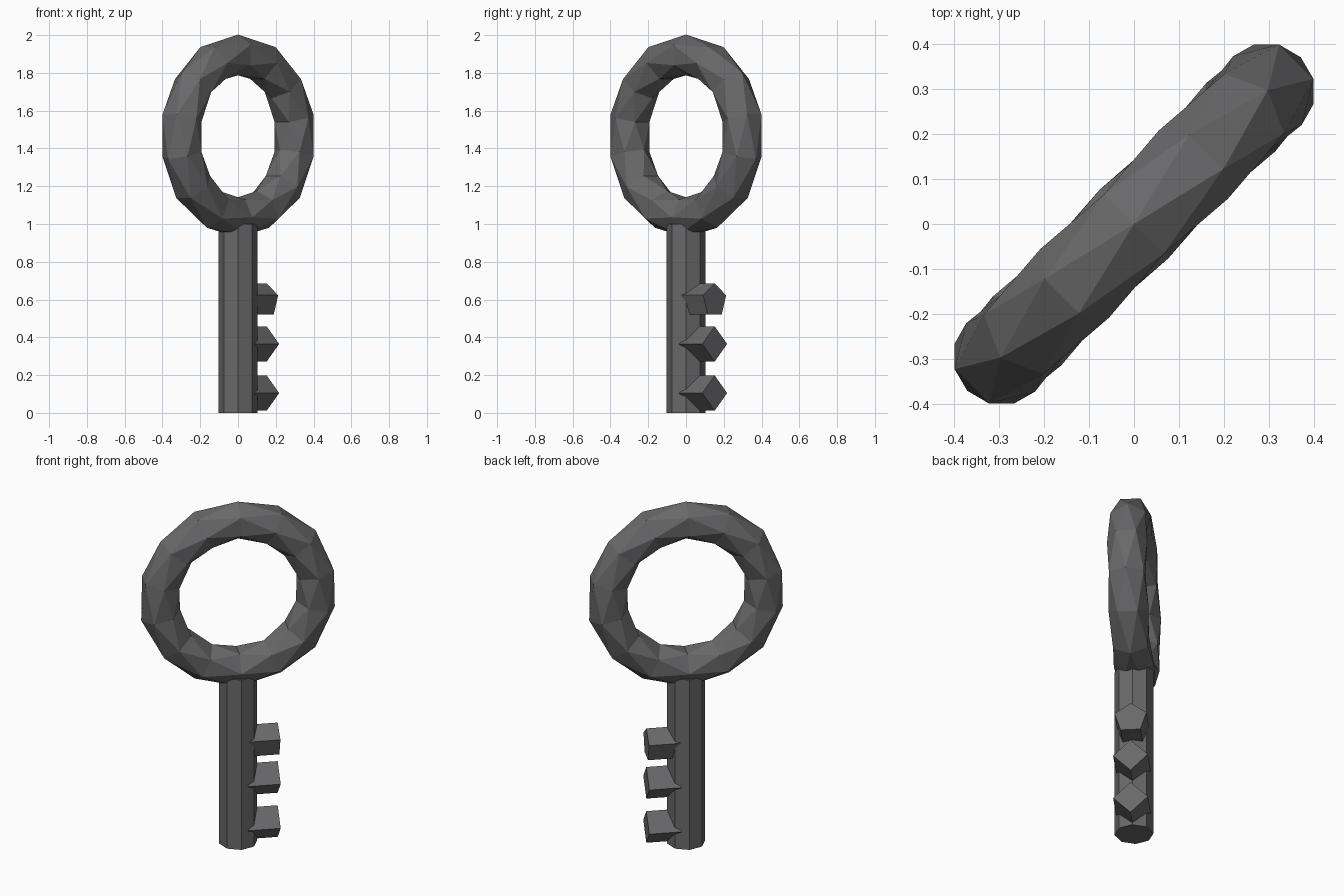
import bpy, bmesh, math
from mathutils import Vector, Matrix

if "Cube" in bpy.data.objects:
    bpy.data.objects.remove(bpy.data.objects["Cube"])

metal = bpy.data.materials.new("dark grey metal")
metal.diffuse_color = (0.14, 0.14, 0.145, 1)
metal.use_nodes = True
metal.node_tree.nodes["Principled BSDF"].inputs["Base Color"].default_value = metal.diffuse_color
TURN = Matrix.Rotation(math.radians(45), 4, 'Z')   # key lies on the diagonal


def add_part(name, rings, close_loop=False, staggered=False):
    """Skin a list of point rings into a flat-shaded, closed object."""
    bm = bmesh.new()
    vs = [[bm.verts.new(TURN @ Vector(p)) for p in ring] for ring in rings]
    n = len(rings[0])
    count = len(vs) if close_loop else len(vs) - 1
    for i in range(count):
        a, b = vs[i], vs[(i + 1) % len(vs)]
        for j in range(n):
            k = (j + 1) % n
            if not staggered:
                bm.faces.new((a[j], a[k], b[k], b[j]))
            elif i % 2 == 0:      # b sits half a step ahead of a
                bm.faces.new((a[j], a[k], b[j]))
                bm.faces.new((a[k], b[k], b[j]))
            else:                 # a sits half a step ahead of b
                bm.faces.new((a[j], b[k], b[j]))
                bm.faces.new((a[j], a[k], b[k]))
    if not close_loop:
        bm.faces.new(vs[0])
        bm.faces.new(vs[-1])
    bmesh.ops.recalc_face_normals(bm, faces=bm.faces)
    me = bpy.data.meshes.new(name)
    bm.to_mesh(me)
    bm.free()
    me.materials.append(metal)
    ob = bpy.data.objects.new(name, me)
    bpy.context.collection.objects.link(ob)
    return ob


# Ring handle: faceted torus with staggered rings
SEG, SIDES, R, r, ZC = 14, 6, 0.43, 0.108, 1.465
rings = []
for i in range(SEG):
    t = math.pi / 2 + 2 * math.pi * i / SEG
    ring = []
    for j in range(SIDES):
        p = 2 * math.pi * (j + 0.5 * (i % 2)) / SIDES
        d = R + r * math.cos(p)
        ring.append((d * math.cos(t), r * math.sin(p), ZC + d * math.sin(t)))
    rings.append(ring)
add_part("ring_handle", rings, close_loop=True, staggered=True)

# Shaft: eight-sided rod
add_part("shaft", [[(0.104 * math.cos(k * math.pi / 4),
                     0.104 * math.sin(k * math.pi / 4), z) for k in range(8)]
                   for z in (0, 1.0)])

# Teeth: short stubs pointing sideways out of the shaft
for i, (z, sides, rad) in enumerate(((0.105, 4, 0.093), (0.365, 4, 0.093),
                                     (0.595, 5, 0.09))):
    add_part("tooth_%d" % (i + 1),
             [[(u, rad * math.sin(2 * math.pi * k / sides),
                z + rad * math.cos(2 * math.pi * k / sides))
               for k in range(sides)] for u in (0.04, 0.215)])
